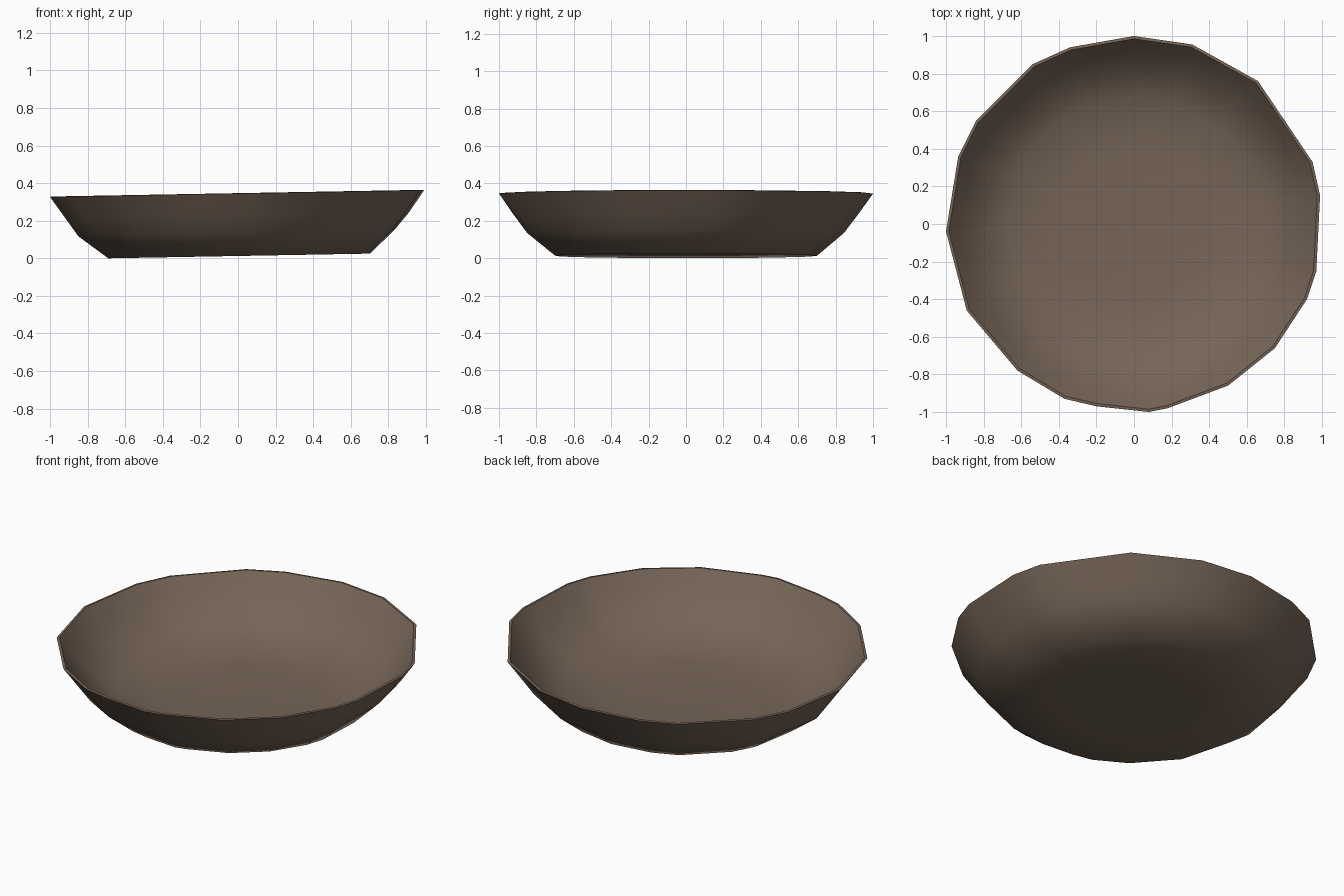
import bpy, bmesh, math, random

cube = bpy.data.objects.get("Cube")
if cube:
    bpy.data.objects.remove(cube, do_unlink=True)
random.seed(4)

# Uneven hand-shaped rim outline
RIM = [(0, 1), (-.34, .94), (-.54, .85), (-.84, .55), (-.935, .36), (-1, -.04),
       (-.89, -.46), (-.62, -.78), (-.37, -.93), (-.2, -.97), (.08, -1), (.18, -.98),
       (.5, -.86), (.75, -.66), (.92, -.4), (.97, -.25), (.99, .15), (.95, .33),
       (.66, .76), (.31, .955)]

# Profile as (scale of rim, height, sideways shift, roughness):
# underside, wall, lip, hollow
PROFILE = [(.4, .022, .01, 0), (.7, .016, .01, 0), (.85, .14, 0, .006),
           (.92, .235, 0, .004), (1, .348, 0, 0), (.985, .35, 0, 0),
           (.925, .27, 0, .004), (.82, .16, 0, .006), (.67, .077, 0, 0),
           (.4, .055, 0, 0)]
TILT = .018

clay = bpy.data.materials.new("brown clay")
clay.use_nodes = True
colour = (.182, .13, .096, 1)
clay.diffuse_color = colour
bsdf = next(n for n in clay.node_tree.nodes if n.type == 'BSDF_PRINCIPLED')
bsdf.inputs["Base Color"].default_value = colour
bsdf.inputs["Roughness"].default_value = .9

bm = bmesh.new()


def ring(scale, height, shift, rough):
    verts = []
    for x, y in RIM:
        s = scale + random.uniform(-rough, rough)
        z = height + TILT * x * scale + random.uniform(-rough, rough)
        verts.append(bm.verts.new((x * s + shift, y * s, z)))
    return verts


# Bridge the rings, then close the base and the hollow
rings = [ring(*p) for p in PROFILE]
n = len(RIM)
for a, b in zip(rings, rings[1:]):
    for i in range(n):
        j = (i + 1) % n
        bm.faces.new((a[i], a[j], b[j], b[i]))
for edge, height in ((rings[0], .024), (rings[-1], .05)):
    centre = bm.verts.new((0, 0, height))
    for i in range(n):
        bm.faces.new((edge[i], edge[(i + 1) % n], centre))
bmesh.ops.recalc_face_normals(bm, faces=bm.faces)

# Stand it on the ground
low = min(v.co.z for v in bm.verts)
bmesh.ops.translate(bm, verts=bm.verts, vec=(0, 0, -low))

mesh = bpy.data.meshes.new("shallow_bowl")
bm.to_mesh(mesh)
bm.free()
mesh.materials.append(clay)
bowl = bpy.data.objects.new("shallow_bowl", mesh)
bpy.context.collection.objects.link(bowl)
bpy.context.view_layer.objects.active = bowl
bowl.select_set(True)
bpy.ops.object.shade_smooth_by_angle(angle=math.radians(55))
